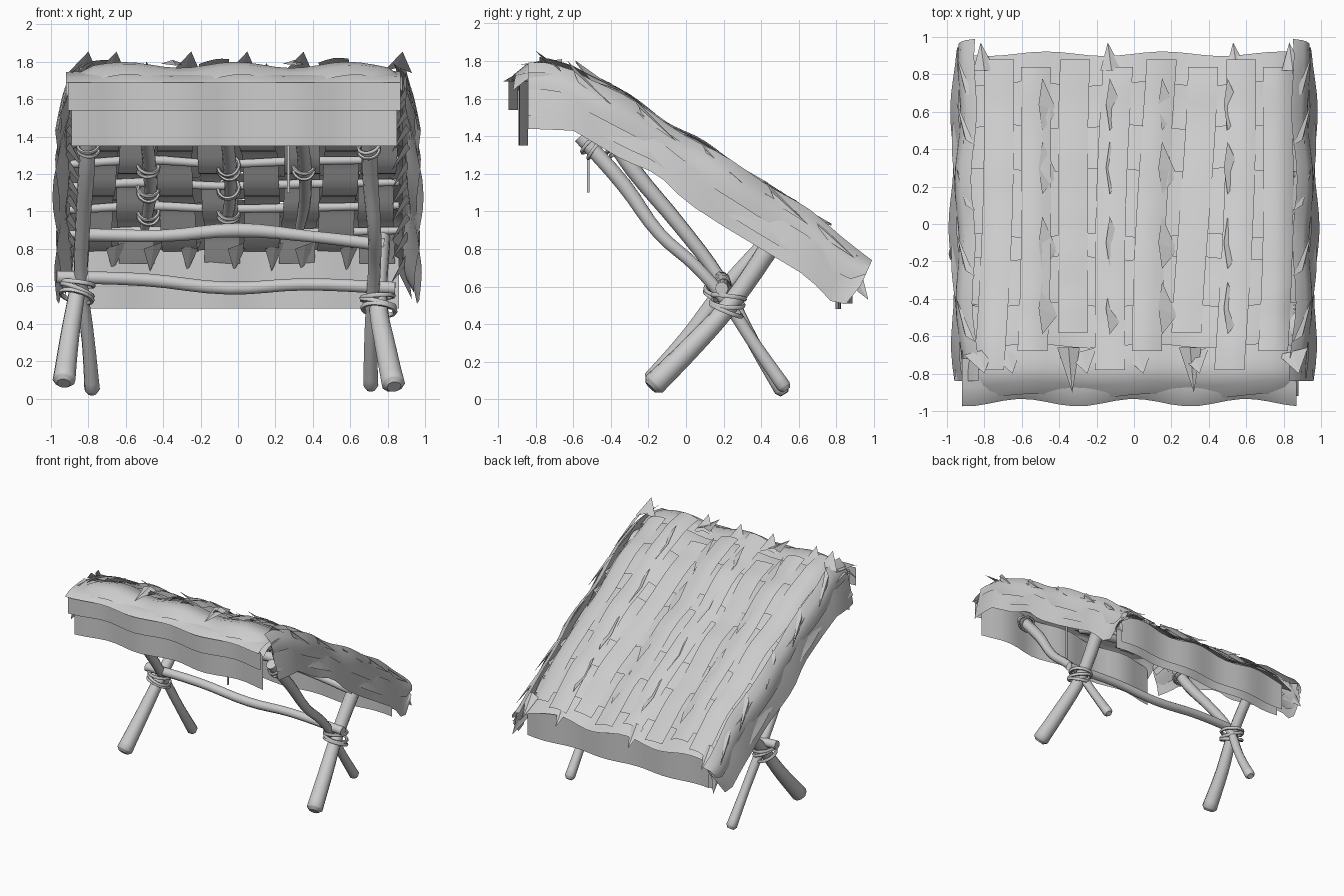
import bpy, bmesh, math, random
from mathutils import Vector

random.seed(4)
cube = bpy.data.objects.get("Cube")
if cube:
    bpy.data.objects.remove(cube, do_unlink=True)

mat = bpy.data.materials.new("pale grey")
mat.use_nodes = True
GREY = (0.6, 0.6, 0.6, 1)
mat.diffuse_color = GREY
mat.node_tree.nodes["Principled BSDF"].inputs["Base Color"].default_value = GREY


def finish(name, mesh, angle=60):
    obj = bpy.data.objects.new(name, mesh)
    bpy.context.collection.objects.link(obj)
    mesh.materials.clear()
    mesh.materials.append(mat)
    bpy.ops.object.select_all(action='DESELECT')
    obj.select_set(True)
    bpy.context.view_layer.objects.active = obj
    bpy.ops.object.shade_smooth_by_angle(angle=math.radians(angle))
    return obj


def tube(name, points, radii, closed=False, sides=3):
    """Round branch through the points with one radius per point."""
    curve = bpy.data.curves.new(name, 'CURVE')
    curve.dimensions = '3D'
    curve.bevel_depth = 1
    curve.bevel_resolution = sides
    curve.resolution_u = 4
    curve.use_fill_caps = True
    spline = curve.splines.new('BEZIER')
    spline.bezier_points.add(len(points) - 1)
    spline.use_cyclic_u = closed
    for bp, p, r in zip(spline.bezier_points, points, radii):
        bp.co, bp.radius = p, r
        bp.handle_left_type = bp.handle_right_type = 'AUTO'
    temp = bpy.data.objects.new(name, curve)
    bpy.context.collection.objects.link(temp)
    bpy.context.view_layer.update()
    mesh = bpy.data.meshes.new_from_object(temp.evaluated_get(bpy.context.evaluated_depsgraph_get()))
    bpy.data.objects.remove(temp, do_unlink=True)
    return finish(name, mesh)


def leg(name, points, radii):
    """Branch with a rounded foot at its first point."""
    foot = Vector(points[0])
    toe = foot + (foot - Vector(points[1])).normalized() * 0.025
    tube(name, [toe] + points, [radii[0] * 0.6] + radii)


def sheet(name, f, nu, nv):
    """Thin leaf surface from f(u, v), both 0..1."""
    bm = bmesh.new()
    g = [[bm.verts.new(f(i / nu, j / nv)) for j in range(nv + 1)] for i in range(nu + 1)]
    for i in range(nu):
        for j in range(nv):
            bm.faces.new((g[i][j], g[i + 1][j], g[i + 1][j + 1], g[i][j + 1]))
    mesh = bpy.data.meshes.new(name)
    bm.to_mesh(mesh)
    bm.free()
    return finish(name, mesh)


def interp(table, t):
    for (a, p), (b, q) in zip(table, table[1:]):
        if t <= b:
            return p + (q - p) * (t - a) / (b - a)
    return q


def mix(a, b, t):
    return a + (b - a) * t


ROOF = [(-0.95, 1.71), (-0.82, 1.77), (-0.6, 1.72), (-0.4, 1.62), (0, 1.36),
        (0.3, 1.18), (0.6, 0.98), (0.85, 0.78), (1, 0.65)]
HEM = [(-0.85, 1.44), (-0.6, 1.43), (-0.33, 1.27), (-0.15, 1.2), (0, 1.05),
       (0.2, 0.92), (0.45, 0.77), (0.65, 0.65), (0.82, 0.47), (0.99, 0.68)]


def roof(x, y):
    wave = 0.018 * math.cos(x * math.tau / 0.6) + 0.01 * math.sin(y * 14)
    droop = 0.6 * max(0, abs(x) - 0.8)
    return interp(ROOF, y) + wave - droop


# Overlapping cross rows of the thatch
rows = [0.89, 0.73, 0.5, 0.27, -0.08, -0.2, -0.45, -0.67, -0.9]
for k, (back, front) in enumerate(zip(rows, rows[1:])):
    def row(u, v):
        x, y = mix(-0.92, 0.88, u), mix(front - 0.02, back + 0.02, v)
        y += 0.012 * math.sin(x * 10 + k)
        return x, y, roof(x, y) + mix(-0.012, 0.015, v) + 0.01 * math.sin(math.pi * v)
    sheet("thatch_row", row, 24, 4)

# Long strips on top, and woven lining strips between the poles
for k in range(8):
    cx = -0.75 + 0.215 * k
    start, end = -0.78 + 0.1 * (k % 3), 0.88 - 0.04 * (k % 2)

    def strip(u, v):
        y = mix(start, end, v)
        x = cx + (u - 0.5) * 0.16 + 0.02 * math.sin(v * 3 + k) + 0.05 * (v - 0.5)
        weave = 0.012 * math.sin(v * math.pi * 5 + k * math.pi)
        return x, y, roof(x, y) + 0.028 + weave + 0.01 * math.sin(math.pi * u)
    sheet("long_strip", strip, 4, 28)

    def lining(u, v):
        y = mix(-0.75, 0.8, v)
        x = cx + (u - 0.5) * 0.19 + 0.02 * math.sin(v * 5 + k)
        weave = 0.04 * math.cos(math.pi * ((y - 0.06) / 0.195 + k))
        return x, y, interp(ROOF, y) - 0.065 + weave
    sheet("lining_strip", lining, 3, 40)


def leaf_tip(name, base, tip, side, fold):
    """Pointed leaf end folded on its centre line."""
    base, tip, side = Vector(base), Vector(tip), Vector(side)
    bm = bmesh.new()
    a, b, c, d = [bm.verts.new(p) for p in (base - side, tip, base + side, base + Vector(fold))]
    bm.faces.new((a, d, b))
    bm.faces.new((d, c, b))
    mesh = bpy.data.meshes.new(name)
    bm.to_mesh(mesh)
    bm.free()
    finish(name, mesh, 10)


# Leaf folds over the roof, tips along its ridge and below its back edge
for y in (0.64, 0.3, -0.1, -0.45):
    for x in (-0.49, -0.13, 0.15, 0.5):
        z = roof(x, y)
        leaf_tip("roof_leaf", (x, y, z + 0.06), (x + 0.08, y - 0.04, z + 0.02),
                 (0, 0.14, -0.09), (-0.02, 0, -0.01))
for x in (-0.83, -0.68, -0.28, 0.02, 0.32, 0.85):
    leaf_tip("ridge_leaf", (x, -0.68, 1.74), (x + 0.03, -0.8, 1.855), (0.08, 0.02, 0), (0, 0, 0.03))
for x in (-0.65, -0.45, -0.25, 0, 0.2, 0.36, 0.6):
    leaf_tip("back_leaf", (x, 0.72, 0.82), (x - 0.02, 0.82, 0.68), (0.055, 0, 0.02), (0, -0.02, 0))
for x in (-0.8, -0.12, 0.55, 0.85):
    leaf_tip("eave_leaf", (x, 0.82, 0.82), (x - 0.02, 0.97, 0.7), (0.06, 0, 0), (0, 0, 0.03))
for x in (-0.33, 0.32):
    leaf_tip("front_leaf", (x - 0.02, -0.66, 1.79), (x, -0.9, 1.78), (0.06, 0, 0), (0, 0, 0.02))

# Front valance in two layers, and the hanging back edge
for name, y0, low, wide in (("front_valance", -0.92, 1.54, 0.91), ("front_skirt", -0.865, 1.35, 0.89)):
    def valance(u, v):
        x = mix(-wide, wide - 0.04, u)
        return x, y0 + 0.025 * math.cos(x * math.tau / 0.6), mix(low, 1.69, v)
    sheet(name, valance, 20, 3)


def brow(u, v):
    x = mix(-0.92, 0.87, u)
    bump = 0.02 * math.cos(x * math.tau / 0.6)
    return x, mix(-0.955, -0.72, v) + bump * (1 - v), mix(1.69, 1.765, v ** 0.5) + bump * v


sheet("front_brow", brow, 24, 5)
for y0, low in ((0.81, 0.48), (0.87, 0.51)):
    def back(u, v):
        x = mix(-0.82, 0.86, u)
        return x, y0 + 0.015 * math.sin(x * 11), mix(low, roof(x, y0), v)
    sheet("back_skirt", back, 20, 3)

# Side flaps of lengthwise overlapping leaves, with tips inside and at the ends
for s in (-1, 1):
    for low, high, lift in ((0, 0.6, 0), (0.45, 1, 0.014), (0.2, 0.85, -0.025)):
        def flap(u, v):
            h = mix(low, high, v)
            y = mix(-0.84, 0.93, u)
            top = interp(ROOF, y) + 0.03 + 0.008 * math.sin(u * 25)
            z = mix(min(interp(HEM, y), top - 0.08), top, h)
            out = 0.84 + 0.12 * (1 - h) ** 0.5 + 0.02 * math.sin(math.pi * u)
            ripple = 0.012 * math.sin(u * 17 + low * 9)
            return s * (out + ripple + lift * math.sin(math.pi * v)), y + 0.06 * u * h, z
        sheet("side_flap", flap, 22, 4)
    for k in range(11):
        y = -0.75 + 0.15 * k
        z = interp(ROOF, y)
        leaf_tip("inner_leaf", (s * 0.9, y, z - 0.12), (s * 0.82, y + 0.05, z - 0.24),
                 (s * 0.02, 0.06, 0), (0, 0, 0.03))
    for y in (-0.6, -0.25, 0.1, 0.45, 0.7):
        z = interp(ROOF, y)
        leaf_tip("edge_leaf", (s * 0.88, y, z + 0.02), (s * 0.95, y + 0.2, z - 0.15),
                 (s * 0.03, 0.03, -0.06), (s * 0.02, 0, 0.01))
    leaf_tip("corner_leaf", (s * 0.88, 0.85, 0.72), (s * 0.93, 0.97, 0.53), (0.02, 0.06, 0.05), (s * 0.02, 0, 0))


def lashing(p, r, normal, turns=3, thick=0.013):
    """Uneven rope loops around a point."""
    n = Vector(normal).normalized()
    a = n.orthogonal().normalized()
    b = n.cross(a)
    for k in range(turns):
        c = Vector(p) + n * (k - (turns - 1) / 2) * 0.035
        tilt = random.uniform(-0.4, 0.4)
        pts = [c + r * (a * math.cos(t) + b * math.sin(t) + n * tilt * math.cos(t + k))
               for t in [math.tau * i / 8 for i in range(8)]]
        tube("lashing", pts, [thick] * 8, closed=True, sides=1)


# Crossed leg pairs
leg("right_front_leg", [(-0.93, -0.17, 0.1), (-0.9, 0.02, 0.33), (-0.86, 0.2, 0.58), (-0.83, 0.46, 0.87)],
    [0.062, 0.052, 0.044, 0.042])
leg("left_front_leg", [(0.83, -0.17, 0.08), (0.79, 0.02, 0.27), (0.75, 0.23, 0.5), (0.76, 0.48, 0.86)],
    [0.064, 0.058, 0.05, 0.055])
leg("right_back_leg", [(-0.78, 0.51, 0.05), (-0.8, 0.36, 0.3), (-0.84, 0.18, 0.64), (-0.83, -0.03, 0.92),
                       (-0.81, -0.28, 1.22), (-0.8, -0.42, 1.42)], [0.042, 0.035, 0.036, 0.04, 0.044, 0.04])
leg("left_back_leg", [(0.71, 0.52, 0.07), (0.71, 0.36, 0.3), (0.72, 0.2, 0.54), (0.73, 0.05, 0.71),
                      (0.73, -0.14, 0.88), (0.71, -0.33, 1.14), (0.7, -0.56, 1.4)],
    [0.04, 0.035, 0.034, 0.034, 0.036, 0.042, 0.042])
lashing((-0.86, 0.19, 0.58), 0.085, (0.1, 0.2, 1), 3)
lashing((0.75, 0.22, 0.51), 0.085, (-0.1, 0.2, 1), 3)

# Cross bars joining the legs
tube("lower_bar", [(-0.97, 0.18, 0.65), (-0.5, 0.2, 0.635), (-0.05, 0.21, 0.59), (0.35, 0.2, 0.61), (0.84, 0.19, 0.59)],
     [0.035, 0.036, 0.036, 0.034, 0.035])
tube("upper_bar", [(-0.8, 0.43, 0.875), (-0.4, 0.42, 0.87), (0, 0.42, 0.9), (0.4, 0.42, 0.865), (0.78, 0.42, 0.82)],
     [0.036, 0.034, 0.04, 0.032, 0.036])

# Roof frame under the thatch
for y in (-0.45, 0.06, 0.26, 0.45, 0.64):
    z = interp(ROOF, y) - 0.06
    tube("cross_pole", [(x, y, z + 0.012 * math.sin(x * 9 + y)) for x in (-0.9, -0.5, -0.1, 0.3, 0.86)],
         [0.022, 0.026, 0.022, 0.025, 0.02])
for x in (-0.48, -0.05, 0.35):
    ys = (-0.7, -0.3, 0.05, 0.35, 0.55)
    tube("rafter", [(x + 0.02 * math.sin(y * 8), y, interp(ROOF, y) - 0.1) for y in ys],
         [0.03, 0.034, 0.036, 0.032, 0.026])
for x, ys in ((-0.48, (0.06, 0.26, 0.45)), (-0.05, (0.06, 0.26, 0.45)), (0.35, (0.06,))):
    for y in ys:
        lashing((x, y, interp(ROOF, y) - 0.09), 0.055, (0, 1, -0.65), 2, 0.01)
for x, y in ((-0.8, -0.37), (0.7, -0.5)):
    lashing((x, y, 1.34), 0.055, (0, -0.7, 0.7), 2, 0.01)
tube("hanging_cord", [(0.27, -0.52, 1.6), (0.27, -0.52, 1.35), (0.27, -0.52, 1.1)], [0.008] * 3)
